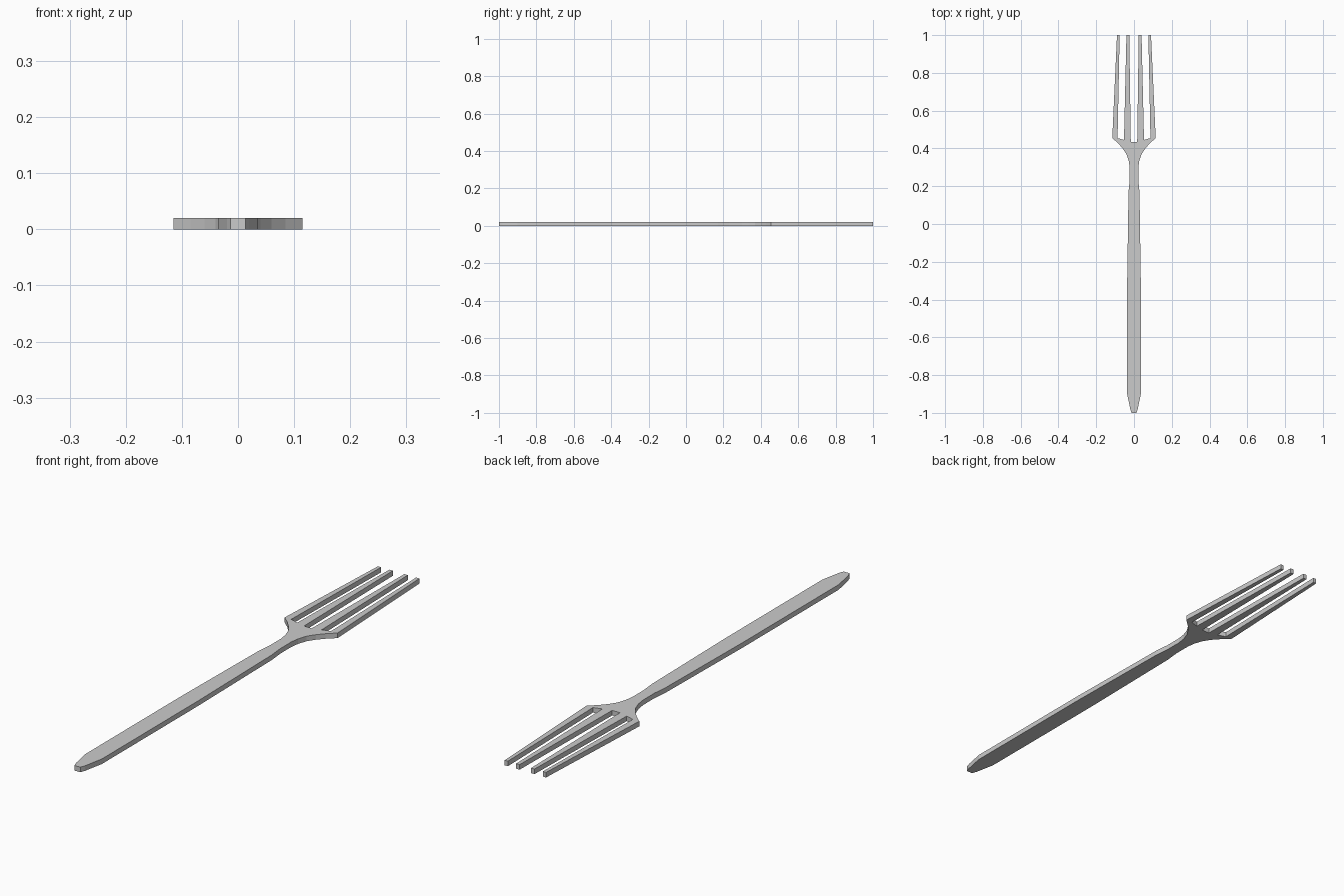
import bpy, bmesh

if "Cube" in bpy.data.objects:
    bpy.data.objects.remove(bpy.data.objects["Cube"])

THICK = 0.02

# Right half of the outline, from handle tip up to the middle gap
half = [
    (0.013, -1.0), (0.020, -0.98), (0.036, -0.90),           # pointed handle end
    (0.036, -0.30), (0.029, 0.17), (0.023, 0.23), (0.023, 0.30),  # handle and neck
    (0.028, 0.335), (0.040, 0.37), (0.060, 0.40), (0.085, 0.428), (0.115, 0.455),  # shoulder
    (0.090, 1.0), (0.076, 1.0), (0.087, 0.455),              # outer tine
    (0.053, 0.445), (0.040, 1.0), (0.025, 1.0), (0.017, 0.435),  # inner tine
]
outline = half + [(-x, y) for x, y in reversed(half)]

# Flat fork cut from a sheet: fill the outline, then extrude
bm = bmesh.new()
face = bm.faces.new([bm.verts.new((x, y, 0)) for x, y in outline])
result = bmesh.ops.extrude_face_region(bm, geom=[face])
top = [g for g in result["geom"] if isinstance(g, bmesh.types.BMVert)]
bmesh.ops.translate(bm, verts=top, vec=(0, 0, THICK))
bmesh.ops.recalc_face_normals(bm, faces=bm.faces)
bmesh.ops.triangulate(bm, faces=[f for f in bm.faces if len(f.verts) > 4])

mesh = bpy.data.meshes.new("fork")
bm.to_mesh(mesh)
bm.free()
bpy.context.collection.objects.link(bpy.data.objects.new("fork", mesh))
